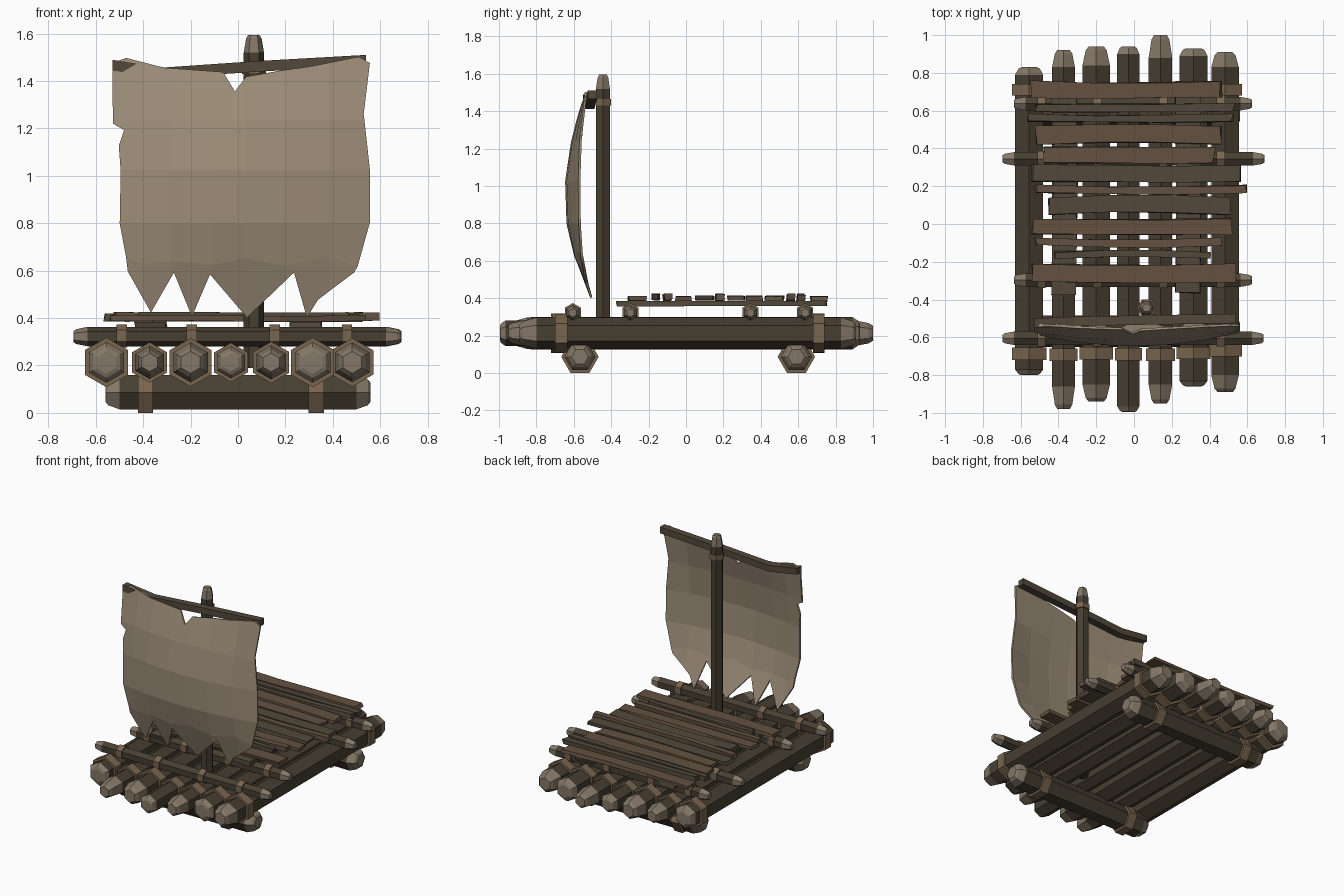
import bpy, bmesh, math, random
from mathutils import Vector

if "Cube" in bpy.data.objects:
    bpy.data.objects.remove(bpy.data.objects["Cube"])

random.seed(4)


def material(name, rgb):
    m = bpy.data.materials.new(name)
    m.diffuse_color = (*rgb, 1)
    m.use_nodes = True
    m.node_tree.nodes["Principled BSDF"].inputs["Base Color"].default_value = m.diffuse_color
    return m


BARK = material("bark", (0.062, 0.049, 0.031))
CUT = material("cut_wood", (0.23, 0.185, 0.135))
ROPE = material("rope", (0.19, 0.13, 0.078))
PLANK_A = material("plank_warm", (0.125, 0.083, 0.052))
PLANK_B = material("plank_dark", (0.085, 0.066, 0.043))
SAIL = material("sail_cloth", (0.34, 0.27, 0.19))


def finish(name, bm, *mats):
    bmesh.ops.recalc_face_normals(bm, faces=bm.faces)
    me = bpy.data.meshes.new(name)
    bm.to_mesh(me)
    bm.free()
    for m in mats:
        me.materials.append(m)
    ob = bpy.data.objects.new(name, me)
    bpy.context.collection.objects.link(ob)
    return ob


def loft(bm, rings):
    """Skin a list of equal-sized vertex rings and close both ends; returns faces per span."""
    vs = [[bm.verts.new(p) for p in r] for r in rings]
    n = len(vs[0])
    spans = [[bm.faces.new((a[i], a[(i + 1) % n], b[(i + 1) % n], b[i])) for i in range(n)]
             for a, b in zip(vs, vs[1:])]
    return [[bm.faces.new(vs[0])]] + spans + [[bm.faces.new(vs[-1])]]


AXES = {'X': lambda u, v, t: (t, u, v), 'Y': lambda u, v, t: (u, t, v), 'Z': lambda u, v, t: (u, v, t)}


def hex_bar(name, axis, cu, cv, t0, t1, r, turn=90, cap0=0, cap1=0, mat=BARK):
    """Six-sided bar along an axis, with optional tapered, pale cut ends."""
    prof = [(t0, r)] if not cap0 else [(t0, r * .55), (t0 + cap0 * .2, r * .76), (t0 + cap0, r)]
    prof += [(t1, r)] if not cap1 else [(t1 - cap1, r), (t1 - cap1 * .2, r * .76), (t1, r * .55)]
    angs = [math.radians(turn + 60 * i) for i in range(6)]
    bm = bmesh.new()
    groups = loft(bm, [[AXES[axis](cu + q * math.cos(a), cv + q * math.sin(a), t) for a in angs]
                       for t, q in prof])
    for g in (groups[:3] if cap0 else []) + (groups[-3:] if cap1 else []):
        for f in g:
            f.material_index = 1
    return finish(name, bm, mat, CUT)


def beam(name, path, w, h, mat, axis='X', jitter=0.0):
    """Rectangular board following a path of centre points."""
    rings = []
    for x, y, z in path:
        ring = []
        for s, k in ((-1, -1), (1, -1), (1, 1), (-1, 1)):
            side = s * w / 2 + random.uniform(-jitter, jitter) * .5
            ends = random.uniform(-jitter, jitter)
            d = (ends, side) if axis == 'X' else (side, ends)
            ring.append((x + d[0], y + d[1], z + k * h / 2))
        rings.append(ring)
    bm = bmesh.new()
    loft(bm, rings)
    return finish(name, bm, mat)


# Hull logs: x, front y, back y, radius, front cap, back cap
logs = [(-.555, -.80, .83, .086, .03, .04), (-.373, -.98, .92, .070, .12, .09),
        (-.20, -.94, .94, .084, .09, .10), (-.03, -.995, .94, .068, .03, .04),
        (.14, -.95, 1.0, .072, .10, .12), (.315, -.86, .93, .086, .03, .04),
        (.482, -.89, .91, .084, .09, .08)]
for i, (x, y0, y1, r, c0, c1) in enumerate(logs, 1):
    hex_bar(f"hull_log_{i}", 'Y', x, .213, y0, y1, r, 90, c0, c1)
    f = -.68 + random.uniform(-.015, .015)
    hex_bar(f"hull_rope_front_{i}", 'Y', x, .213, f - .033, f + .033, r * 1.22, mat=ROPE)
    hex_bar(f"hull_rope_back_{i}", 'Y', x, .213, .68, .74, r * 1.22, mat=ROPE)

# Cross logs under the hull with rope bands
for side, y in (("front", -.567), ("back", .59)):
    hex_bar(f"under_log_{side}", 'X', y, .087, -.56, .56, .083, 0, .06, .06)
    for n, x in enumerate((-.39, .33), 1):
        hex_bar(f"under_rope_{side}_{n}", 'X', y, .087, x - .032, x + .032, .1, 0, mat=ROPE)

# Cross poles on top with rope bands
for i, (y, x0, x1) in enumerate(((-.605, -.695, .685), (-.297, -.635, .625),
                                 (.345, -.695, .69), (.637, -.635, .625)), 1):
    hex_bar(f"cross_pole_{i}", 'X', y, .322, x0, x1, .041, 90, .06, .06)
    for n, x in enumerate((-.49, -.195, .155, .46), 1):
        hex_bar(f"pole_rope_{i}_{n}", 'X', y, .325, x - .022, x + .022, .049, mat=ROPE)

# Deck runners along the raft
for side, x in (("left", -.37), ("right", .285)):
    beam(f"deck_runner_{side}", [(x, -.37, .37), (x + .005, .2, .372), (x, .75, .372)],
         .13, .028, PLANK_B, 'Y', .008)

# Deck planks: y, left x, right x, width, warm or dark
planks = [(.71, -.54, .46, .085, 1), (.615, -.52, .53, .042, 0), (.558, -.56, .52, .038, 0),
          (.475, -.52, .46, .092, 1), (.365, -.475, .425, .086, 1), (.267, -.54, .56, .086, 0),
          (.18, -.52, .595, .040, 1), (.10, -.45, .505, .09, 0), (-.015, -.54, .515, .082, 1),
          (-.10, -.52, .46, .038, 1), (-.162, -.42, .40, .036, 0), (-.262, -.54, .545, .092, 1)]
for i, (y, x0, x1, w, warm) in enumerate(planks, 1):
    h = .034 if w < .05 else .024
    bow = random.uniform(-.012, .012)
    path = [(x0 + (x1 - x0) * k, y + bow * (math.sin(math.pi * k) - .5), .384 + h / 2 + random.uniform(0, .008))
            for k in (0, .33, .66, 1)]
    beam(f"deck_plank_{i}", path, w, h, PLANK_A if warm else PLANK_B, 'X', .009)

# Mast, its rope and the crooked yard
hex_bar("mast", 'Z', .067, -.444, .19, 1.595, .043, 0, 0, .075)
hex_bar("mast_rope", 'Z', .067, -.444, 1.43, 1.465, .051, 0, mat=ROPE)
beam("yard", [(-.53, -.525, 1.467), (-.31, -.515, 1.435), (.08, -.508, 1.462), (.54, -.50, 1.488)],
     .05, .045, PLANK_B)

# Torn sail: flat outline, cut into panels, then bellied forward
outline = [(-.53, 1.475), (-.472, 1.497), (-.31, 1.455), (-.063, 1.437), (-.013, 1.355), (.034, 1.417),
           (.18, 1.443), (.30, 1.46), (.51, 1.502), (.556, 1.475), (.53, 1.26), (.556, 1.02),
           (.556, .805), (.49, .594), (.338, .48), (.29, .404), (.236, .594), (.038, .404),
           (-.118, .586), (-.194, .408), (-.27, .594), (-.367, .425), (-.464, .598), (-.498, .80),
           (-.494, 1.02), (-.502, 1.126), (-.48, 1.193), (-.527, 1.22)]
bm = bmesh.new()
bm.faces.new([bm.verts.new((x, 0, z)) for x, z in outline])
cuts = [((x, 0, 0), (1, 0, 0)) for x in (-.4, -.28, -.11, .034, .2, .384)]
cuts += [((0, 0, z), (0, 0, 1)) for z in (1.235, 1.025, .80, .64)]
for co, no in cuts:
    bmesh.ops.bisect_plane(bm, geom=bm.verts[:] + bm.edges[:] + bm.faces[:], dist=1e-4,
                           plane_co=Vector(co), plane_no=Vector(no))
for v in bm.verts:
    x, z = v.co.x, v.co.z
    swell = math.sin(math.pi * min(max((z - .4) / 1.1, 0), 1))
    v.co.y = -.535 + .03 * max(0, (.75 - z) / .35) - swell * (.108 - .065 * (x / .53) ** 2)
    # Sagging crease above the torn hem
    if abs(z - .64) < 1e-3:
        v.co.z += .02 * math.sin(x * 22)
sail = finish("sail", bm, SAIL)
solid = sail.modifiers.new("thickness", 'SOLIDIFY')
solid.thickness = .012
solid.offset = 0
